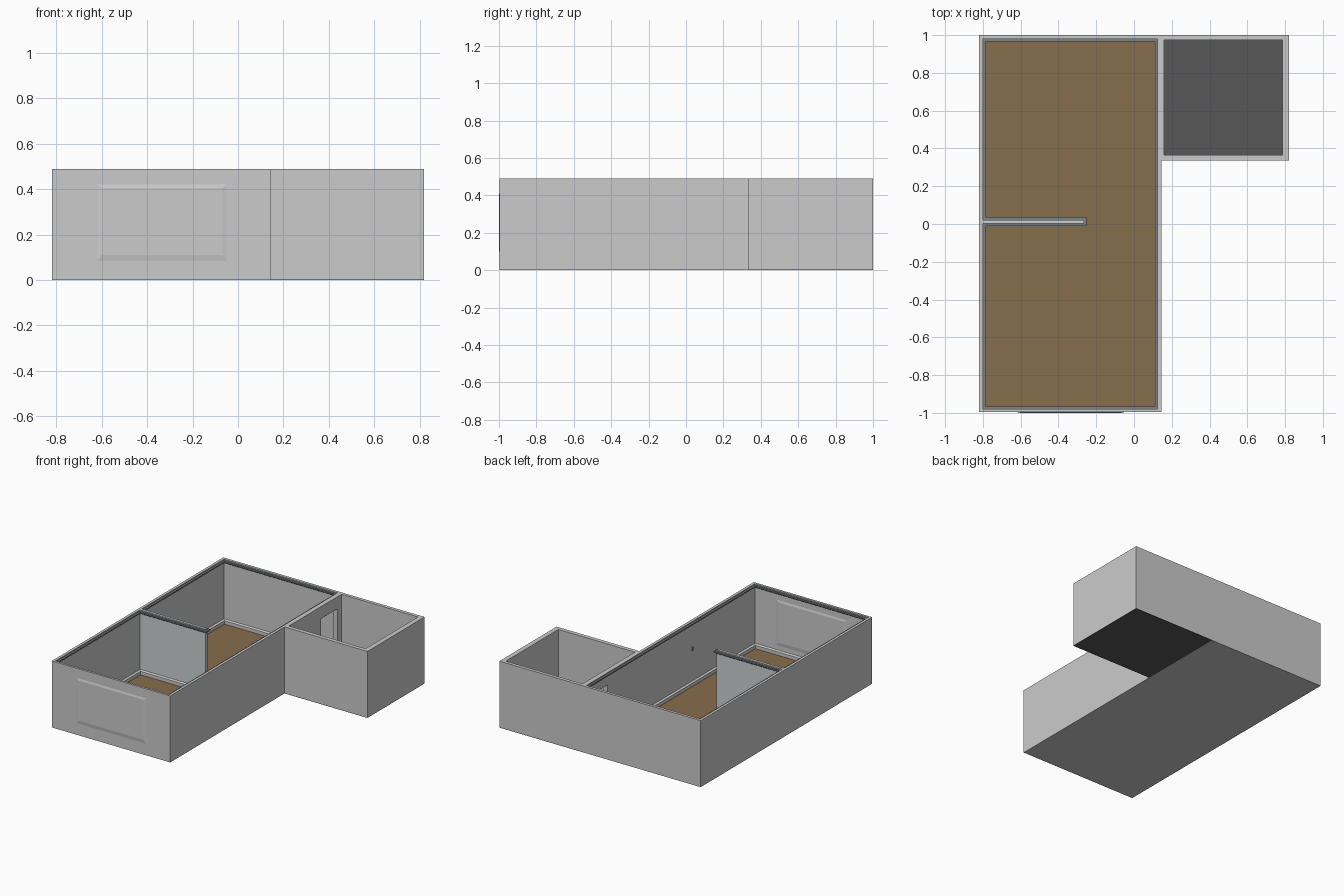
import bpy, bmesh
from mathutils import Vector

if "Cube" in bpy.data.objects:
    bpy.data.objects.remove(bpy.data.objects["Cube"])


def material(name, rgb):
    m = bpy.data.materials.new(name)
    m.diffuse_color = (*rgb, 1)
    m.use_nodes = True
    m.node_tree.nodes["Principled BSDF"].inputs["Base Color"].default_value = m.diffuse_color
    return m


WALL = material("wall_grey", (0.60, 0.60, 0.60))
TRIM = material("cornice_grey", (0.21, 0.23, 0.23))
CAP = material("partition_pale_grey", (0.60, 0.64, 0.64))
WOOD = material("floor_brown", (0.24, 0.153, 0.073))
DARK = material("side_floor_dark_grey", (0.095, 0.095, 0.095))


def finish(name, bm, mat):
    bmesh.ops.recalc_face_normals(bm, faces=bm.faces)
    me = bpy.data.meshes.new(name)
    bm.to_mesh(me)
    bm.free()
    ob = bpy.data.objects.new(name, me)
    bpy.context.collection.objects.link(ob)
    me.materials.append(mat)
    return ob


def box(name, lo, hi, mat):
    bm = bmesh.new()
    bmesh.ops.create_cube(bm, size=1)
    for v in bm.verts:
        v.co = [lo[i] + (v.co[i] + 0.5) * (hi[i] - lo[i]) for i in range(3)]
    return finish(name, bm, mat)


def cut(ob, lo, hi):
    """Subtract a box and apply the result."""
    cutter = box("cutter", lo, hi, WALL)
    cutter.hide_render = True
    mod = ob.modifiers.new("cut", 'BOOLEAN')
    mod.operation, mod.object, mod.solver = 'DIFFERENCE', cutter, 'EXACT'
    bpy.context.view_layer.objects.active = ob
    bpy.ops.object.modifier_apply(modifier=mod.name)
    bpy.data.objects.remove(cutter)


def moulding(name, path, profile, mat):
    """Sweep a (inset, height) profile round a closed counter-clockwise path."""
    bm = bmesh.new()
    rings = []
    n = len(path)
    for i in range(n):
        p = Vector(path[i])
        d0 = (p - Vector(path[i - 1])).normalized()
        d1 = (Vector(path[(i + 1) % n]) - p).normalized()
        inward = Vector((-d0.y - d1.y, d0.x + d1.x))
        rings.append([bm.verts.new((p.x + inward.x * d, p.y + inward.y * d, z))
                      for d, z in profile])
    k = len(profile)
    for i in range(n):
        a, b = rings[i], rings[(i + 1) % n]
        for j in range(k):
            bm.faces.new((a[j], b[j], b[(j + 1) % k], a[(j + 1) % k]))
    return finish(name, bm, mat)


def raised_panel(name, y0, y1):
    """Shallow bevelled rectangle standing off a wall."""
    bm = bmesh.new()
    rects = [(-0.62, -0.05, 0.085, 0.42, y0), (-0.60, -0.07, 0.11, 0.405, y1)]
    loops = [[bm.verts.new(c) for c in
              ((a, y, c0), (b, y, c0), (b, y, c1), (a, y, c1))]
             for a, b, c0, c1, y in rects]
    for r in loops:
        bm.faces.new(r)
    for i in range(4):
        j = (i + 1) % 4
        bm.faces.new((loops[0][i], loops[0][j], loops[1][j], loops[1][i]))
    return finish(name, bm, WALL)


H = 0.49
FLOOR = 0.02
door = ((0.10, 0.735, FLOOR), (0.20, 0.93, 0.40))

# Main room shell
main = box("main_walls", (-0.82, -0.996, 0), (0.145, 1, H), WALL)
cut(main, (-0.80, -0.98, FLOOR - 0.004), (0.125, 0.98, 1))
cut(main, *door)
box("main_floor", (-0.80, -0.98, FLOOR - 0.004), (0.125, 0.98, FLOOR), WOOD)

# Side room shell and dark slab
side = box("side_walls", (0.145, 0.335, 0.003), (0.82, 1, H), WALL)
cut(side, (0.16, 0.365, -1), (0.785, 0.975, 1))
cut(side, *door)
box("side_floor", (0.16, 0.365, 0.002), (0.785, 0.975, FLOOR), DARK)
box("side_slab", (0.145, 0.335, 0), (0.82, 1, 0.003), DARK)

# Partition between the two halves of the main room
box("partition_wall", (-0.80, 0.003, FLOOR), (-0.265, 0.022, H), CAP)

# Cornice and skirting follow the room outline around the partition
outline = [(-0.80, -0.98), (0.125, -0.98), (0.125, 0.98), (-0.80, 0.98),
           (-0.80, 0.022), (-0.265, 0.022), (-0.265, 0.003), (-0.80, 0.003)]
moulding("cornice", outline,
         [(0, 0.462), (0.014, 0.472), (0.014, 0.482), (0, 0.482)], TRIM)
moulding("skirting", outline,
         [(0, FLOOR), (0.013, FLOOR), (0.013, 0.045), (0, 0.052)], WALL)

# Closed window panel, outside and inside, and a wall switch
raised_panel("window_panel_outer", -0.996, -1.0)
raised_panel("window_panel_inner", -0.98, -0.976)
box("wall_switch", (0.120, -0.262, 0.275), (0.125, -0.248, 0.30), TRIM)
